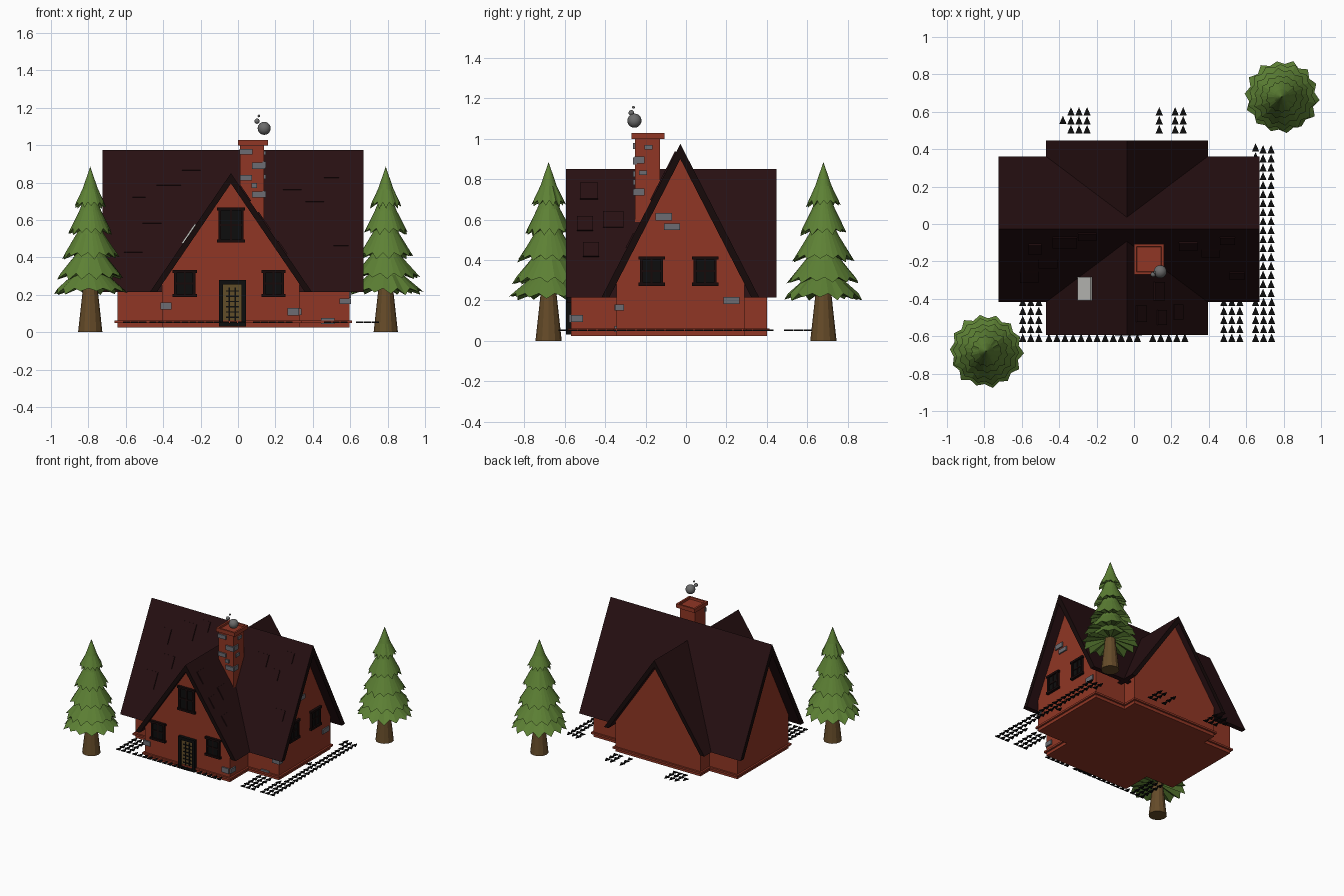
import bpy, bmesh, math, random
from mathutils import Matrix, Vector

random.seed(4)
if "Cube" in bpy.data.objects:
    bpy.data.objects.remove(bpy.data.objects["Cube"])


def material(name, r, g, b):
    m = bpy.data.materials.new(name)
    m.use_nodes = True
    m.diffuse_color = (r, g, b, 1)
    m.node_tree.nodes["Principled BSDF"].inputs["Base Color"].default_value = (r, g, b, 1)
    return m


BRICK = material("red brick", .28, .037, .018)
ROOF = material("dark brown roof", .02, .005, .006)
TRIM = material("dark trim", .008, .003, .003)
BLACK = material("black", .004, .004, .004)
DOOR = material("door wood", .12, .075, .022)
STONE = material("grey stone", .15, .15, .17)
SMOKE = material("smoke grey", .15, .15, .15)
GLASS = material("pale skylight", .6, .6, .57)
LEAF = material("pine green", .11, .22, .035)
BARK = material("bark brown", .13, .07, .022)


def finish(name, bm, *mats):
    bmesh.ops.recalc_face_normals(bm, faces=bm.faces)
    me = bpy.data.meshes.new(name)
    bm.to_mesh(me)
    bm.free()
    for m in mats:
        me.materials.append(m)
    ob = bpy.data.objects.new(name, me)
    bpy.context.scene.collection.objects.link(ob)
    return ob


def boxes(name, mat, items, rot=Matrix()):
    """Boxes given as (centre, size), all in one object."""
    bm = bmesh.new()
    for c, s in items:
        mtx = Matrix.Translation(c) @ rot @ Matrix.Diagonal((*s, 1))
        bmesh.ops.create_cube(bm, size=1, matrix=mtx)
    return finish(name, bm, mat)


def prism(name, profile, axis, a0, a1, mat, end_mat=None):
    """Extrude a (u, z) profile along x or y."""
    bm = bmesh.new()
    place = (lambda a, u, z: (a, u, z)) if axis == "x" else (lambda a, u, z: (u, a, z))
    rings = [[bm.verts.new(place(a, u, z)) for u, z in profile] for a in (a0, a1)]
    for ring in rings:
        bm.faces.new(ring).material_index = 1 if end_mat else 0
    n = len(profile)
    for i in range(n):
        j = (i + 1) % n
        bm.faces.new((rings[0][i], rings[0][j], rings[1][j], rings[1][i]))
    return finish(name, bm, mat, *([end_mat] if end_mat else []))


# Walls and roofs: (axis, centre, wall half, wall ends, roof half, roof ends, peak, thickness)
BASE, EAVE = .025, .215
MAIN = ("x", -.028, .317, (-.645, .595), .39, (-.725, .67), .975, .075)
WING = ("y", -.038, .367, (-.57, .4), .433, (-.593, .447), .85, .055)


def slope(part):
    return (part[6] - EAVE) / part[4]


for label, part in (("main", MAIN), ("wing", WING)):
    axis, c, wh, wends, rh, rends, peak, v = part
    k = slope(part)
    shoulder = peak - v - wh * k + .005
    prism(label + "_walls", [(c - wh, BASE), (c + wh, BASE), (c + wh, shoulder),
                             (c, peak - v + .005), (c - wh, shoulder)], axis, *wends, BRICK)
    inner = rh - v / k
    prism(label + "_roof", [(c - rh, EAVE), (c, peak), (c + rh, EAVE), (c + inner, EAVE),
                            (c, peak - v), (c - inner, EAVE)], axis, *rends, ROOF, TRIM)
    # Thin brick ledge round the foot of the walls
    e = .014
    prism(label + "_ledge", [(c - wh - e, .048), (c + wh + e, .048), (c + wh + e, .062),
                             (c - wh - e, .062)], axis, wends[0] - e, wends[1] + e, BRICK)

# Raised shingles on the main front slope, given as (x, z, width, height)
km, kw = slope(MAIN), slope(WING)
am, aw = math.atan(km), math.atan(kw)
shingles = [(-.37, .84, .13, .11), (-.53, .77, .07, .1), (-.56, .48, .1, .11), (-.46, .62, .1, .08),
            (-.25, .9, .1, .07), (.41, .73, .1, .07), (.55, .495, .08, .07), (.29, .8, .1, .08),
            (.5, .86, .08, .07)]
boxes("main_shingles", ROOF, [((x, MAIN[1] - (MAIN[6] - z) / km, z), (w, h / math.sin(am), .014))
                              for x, z, w, h in shingles], Matrix.Rotation(am, 4, "X"))

# Shingles on the wing's left slope, given as (y, z, width, height)
shingles = [(-.48, .74, .09, .08), (-.5, .58, .08, .07), (-.36, .6, .1, .08), (-.47, .45, .08, .07)]
boxes("wing_shingles", ROOF, [((WING[1] + (WING[6] - z) / kw, y, z), (h / math.sin(aw), w, .014))
                              for y, z, w, h in shingles], Matrix.Rotation(aw, 4, "Y"))

# Skylight on the wing's right slope
sx = -.26
boxes("skylight", GLASS, [((sx, -.347, WING[6] - (WING[1] - sx) * kw), (.07 / math.cos(aw), .125, .016))],
      Matrix.Rotation(-aw, 4, "Y"))

# Chimney with a recessed cap
boxes("chimney", BRICK, [((.075, -.19, .77), (.13, .125, .48))])
cap = bmesh.new()
bmesh.ops.create_cube(cap, size=1, matrix=Matrix.Translation((.08, -.188, 1.013))
                      @ Matrix.Diagonal((.16, .163, .03, 1)))
top = max(cap.faces, key=lambda f: f.calc_center_median().z)
bmesh.ops.inset_region(cap, faces=[top], thickness=.02)
bmesh.ops.inset_region(cap, faces=[top], thickness=.003, depth=-.015)
finish("chimney_cap", cap, BRICK)

# Smoke puffs
bm = bmesh.new()
for p, r in (((.14, -.255, 1.09), .035), ((.102, -.27, 1.128), .014), ((.112, -.26, 1.156), .007)):
    bmesh.ops.create_uvsphere(bm, u_segments=16, v_segments=10, radius=r, matrix=Matrix.Translation(p))
for f in bm.faces:
    f.smooth = True
finish("smoke_puffs", bm, SMOKE)

# Accent stones
front, side, d = WING[3][0], MAIN[3][1], .02
boxes("front_stones", STONE, [((x, y, z), (w, d, h)) for x, y, z, w, h in (
    (-.385, front, .14, .06, .036), (.295, front, .11, .06, .04),
    (.57, -.345, .165, .055, .028), (.48, -.345, .06, .07, .03),
    (.043, -.253, .965, .07, .03), (.11, -.253, .89, .068, .036), (.043, -.253, .825, .066, .03),
    (.087, -.253, .785, .03, .026), (.11, -.253, .735, .07, .032))])
boxes("side_stones", STONE, [((x, y, z), (d, w, h)) for x, y, z, w, h in (
    (side, -.11, .615, .08, .036), (side, -.07, .565, .08, .032), (side, .225, .2, .08, .036),
    (side, -.33, .165, .045, .03), (.33, -.54, .11, .06, .034),
    (.14, -.23, .895, .05, .036), (.14, -.185, .958, .04, .022), (.14, -.212, .832, .04, .024),
    (.14, -.23, .737, .05, .034))])


# Windows with frames, glazing bars and sills
def window(name, base, w, h, turn=0):
    rot = Matrix.Rotation(turn, 4, "Z")
    pane = boxes(name + "_pane", BLACK, [((0, 0, 0), (w, .016, h))])
    bars = [((0, 0, 0), (.01, .026, h)), ((0, 0, 0), (w, .026, .01))]
    for s in (-1, 1):
        bars += [((s * w / 2, 0, 0), (.014, .034, h)),
                 ((0, 0, s * h / 2), (w + .03, .04, .016))]
    frame = boxes(name + "_frame", TRIM, bars)
    for ob in (pane, frame):
        ob.matrix_world = Matrix.Translation(base) @ rot


window("front_right_window", (-.285, front, .26), .1, .13)
window("front_left_window", (.19, front, .26), .1, .13)
window("upper_window", (-.038, front, .573), .12, .17)
for label, y in (("front", -.17), ("back", .095)):
    window("side_%s_window" % label, (side, y, .345), .1, .13, math.pi / 2)

# Front door with frame and lattice
dx = -.03
boxes("door", DOOR, [((dx, front, .15), (.11, .02, .23))])
boxes("door_frame", BLACK, [((dx + s * .061, front, .155), (.022, .05, .24)) for s in (-1, 1)]
      + [((dx, front, .267), (.144, .05, .024)), ((dx, front, .04), (.144, .05, .018))])
boxes("door_lattice", BLACK, [((dx + s * .016, front, .15), (.007, .03, .18)) for s in (-1, 1)]
      + [((dx, front, .08 + i * .028), (.07, .03, .007)) for i in range(6)])

# Flat dark grass tufts, in grids of (x, y, columns, rows)
bm = bmesh.new()
for x0, y0, nx, ny in ((-.595, -.61, 3, 5), (-.455, -.61, 12, 1), (.1, -.61, 5, 1), (.48, -.61, 3, 5),
                       (.65, -.61, 3, 5), (.69, -.37, 2, 17), (.65, .36, 1, 2), (.65, -.04, 1, 1),
                       (-.38, .555, 1, 1), (-.337, .505, 3, 3), (.135, .505, 1, 3), (.22, .505, 2, 3)):
    for i in range(nx):
        for j in range(ny):
            x, y = x0 + i * .043, y0 + j * .048
            rings = [[bm.verts.new((x + u, y + v, z)) for u, v in ((-.019, -.02), (.019, -.02), (0, .024))]
                     for z in (.05, .056)]
            for ring in rings:
                bm.faces.new(ring)
            for a in range(3):
                b = (a + 1) % 3
                bm.faces.new((rings[0][a], rings[0][b], rings[1][b], rings[1][a]))
finish("grass_tufts", bm, BLACK)


# Pine trees: flared trunk and jagged overlapping skirts
def tree(name, x, y):
    bm = bmesh.new()
    bmesh.ops.create_cone(bm, cap_ends=True, segments=12, radius1=.065, radius2=.032, depth=.3,
                          matrix=Matrix.Translation((x, y, .15)))
    finish(name + "_trunk", bm, BARK)
    bm = bmesh.new()
    n = 28
    for top_z, low_z, r in ((.885, .67, .085), (.8, .53, .12), (.68, .4, .153), (.54, .29, .183), (.42, .21, .2)):
        turn = random.random()
        apex = bm.verts.new((x, y, top_z))
        under = bm.verts.new((x, y, low_z + .05))
        mid, rim = [], []
        for i in range(n):
            a = 2 * math.pi * (i + turn) / n
            out = Vector((math.cos(a), math.sin(a), 0))
            tip = i % 2
            rr = r * (random.uniform(.95, 1.03) if tip else .88)
            z = low_z + (random.uniform(-.012, .01) if tip else .025)
            mid.append(bm.verts.new(Vector((x, y, low_z + (top_z - low_z) * .45)) + out * r * .48))
            rim.append(bm.verts.new(Vector((x, y, z)) + out * rr))
        for i in range(n):
            j = (i + 1) % n
            bm.faces.new((apex, mid[i], mid[j]))
            bm.faces.new((mid[i], rim[i], rim[j], mid[j]))
            bm.faces.new((under, rim[j], rim[i]))
    finish(name + "_foliage", bm, LEAF)


tree("front_tree", -.79, -.68)
tree("back_tree", .79, .68)
